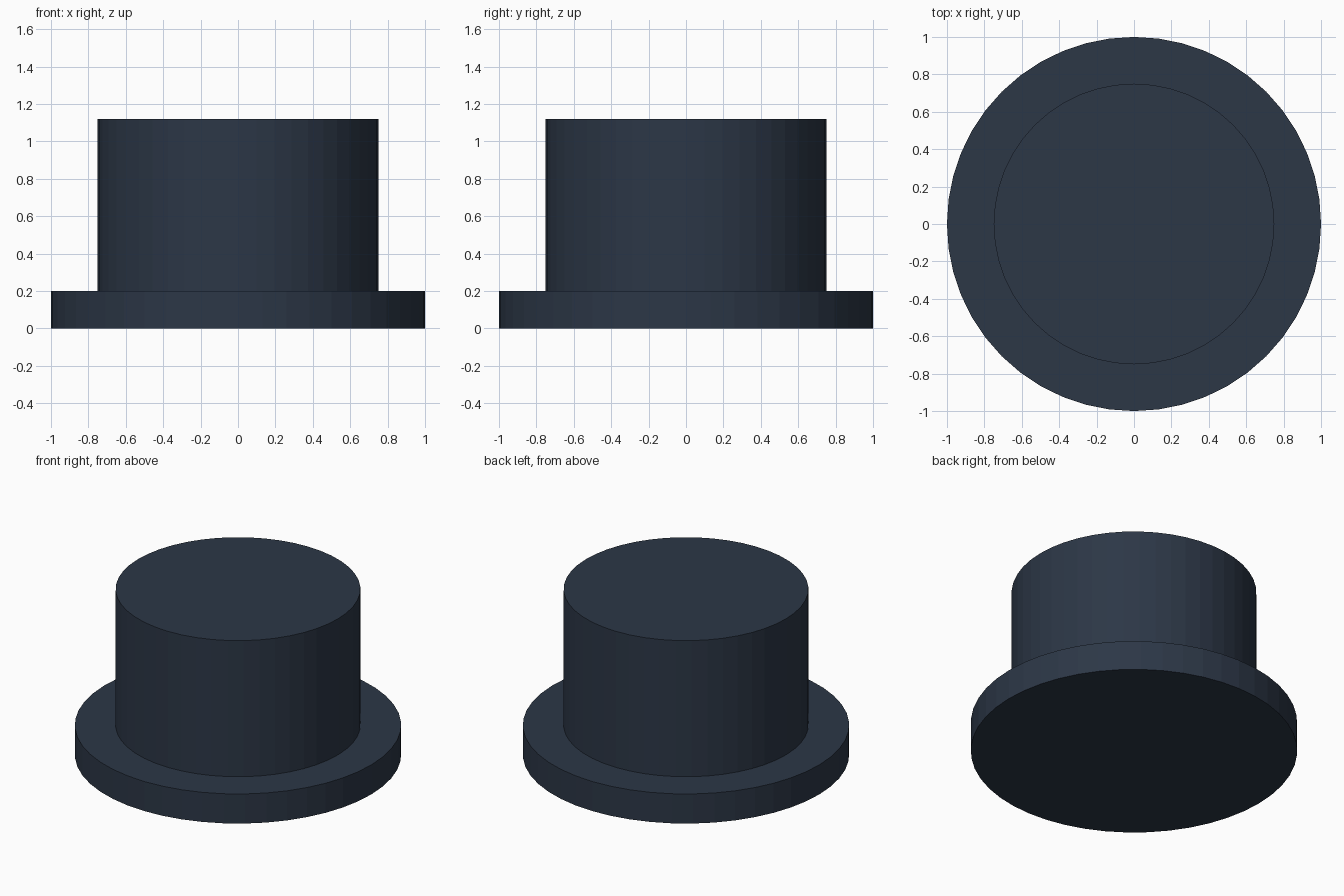
import bpy

if "Cube" in bpy.data.objects:
    bpy.data.objects.remove(bpy.data.objects["Cube"])

SIDES = 48

# dark navy felt
felt = bpy.data.materials.new("navy_felt")
felt.diffuse_color = (0.025, 0.038, 0.062, 1.0)
felt.use_nodes = True
felt.node_tree.nodes["Principled BSDF"].inputs["Base Color"].default_value = felt.diffuse_color


def disc(name, radius, z0, z1):
    """Flat-shaded cylinder spanning z0 to z1."""
    bpy.ops.mesh.primitive_cylinder_add(
        vertices=SIDES, radius=radius, depth=z1 - z0,
        location=(0, 0, (z0 + z1) / 2))
    obj = bpy.context.object
    obj.name = name
    obj.data.materials.append(felt)
    return obj


# wide brim at the base, tall crown standing on it
disc("brim", 1.0, 0.0, 0.2)
disc("crown", 0.75, 0.2, 1.12)
